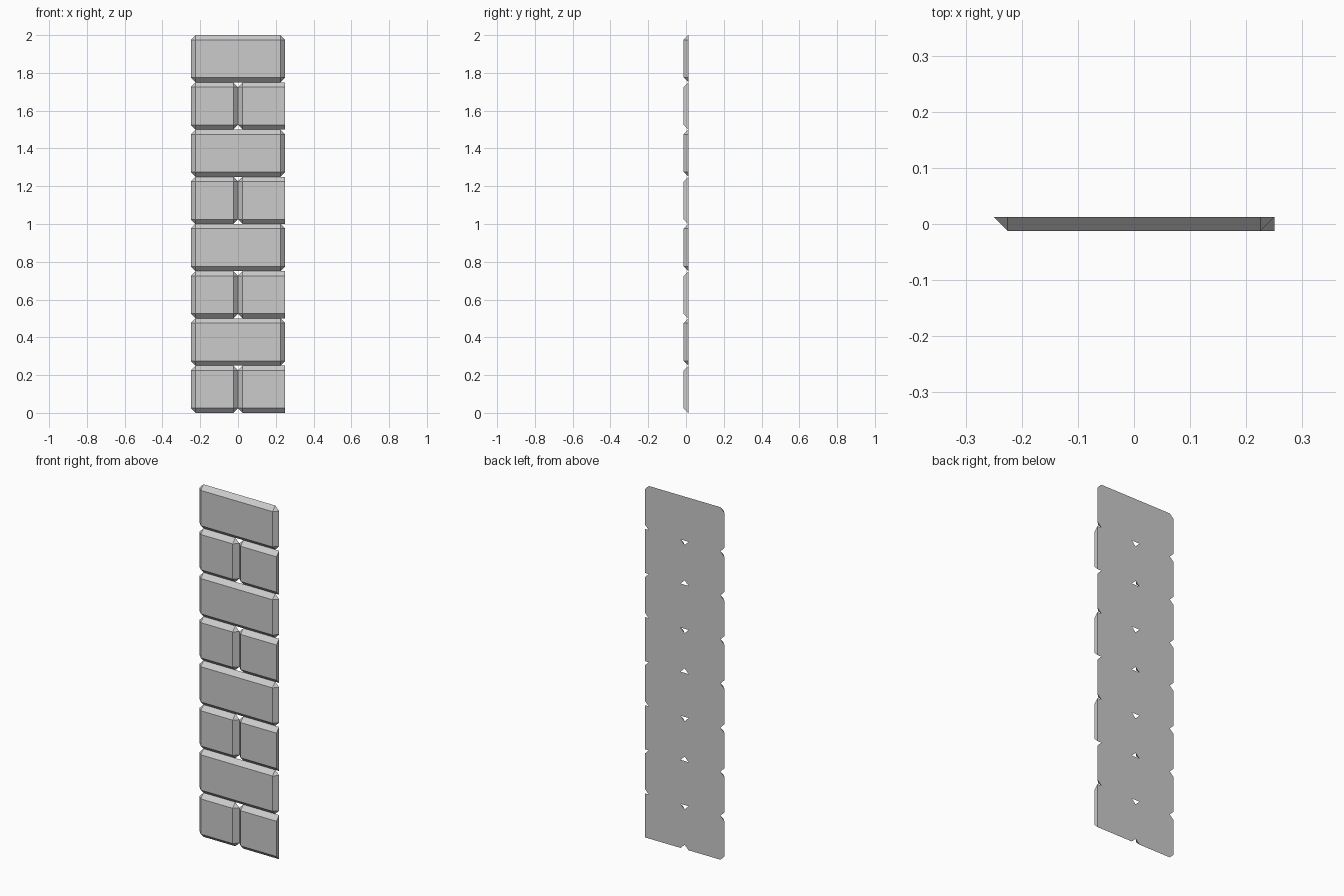
import bpy, bmesh

if "Cube" in bpy.data.objects:
    bpy.data.objects.remove(bpy.data.objects["Cube"])

B = 0.025            # chamfer width, also brick depth
ROW = 0.25           # course height
YF, YB = -0.0125, 0.0125


def brick(name, x0, x1, z0, cut_right=False):
    """Chamfered facing brick with a flat back; cut_right leaves a square sawn end."""
    z1 = z0 + ROW
    r = 0 if cut_right else B
    pts = [(x, YF, z) for x in (x0 + B, x1 - r) for z in (z0 + B, z1 - B)]
    pts += [(x0, YB, z0 + B), (x0, YB, z1 - B), (x0 + B, YB, z0), (x0 + B, YB, z1)]
    if cut_right:
        pts += [(x1, YB, z0), (x1, YB, z1)]
    else:
        pts += [(x1, YB, z0 + B), (x1, YB, z1 - B), (x1 - B, YB, z0), (x1 - B, YB, z1)]
    bm = bmesh.new()
    for p in pts:
        bm.verts.new(p)
    bmesh.ops.convex_hull(bm, input=bm.verts)
    bmesh.ops.dissolve_limit(bm, angle_limit=0.01, verts=bm.verts, edges=bm.edges)
    bmesh.ops.recalc_face_normals(bm, faces=bm.faces)
    me = bpy.data.meshes.new(name)
    bm.to_mesh(me)
    bm.free()
    bpy.context.collection.objects.link(bpy.data.objects.new(name, me))


# Alternating courses: two half bricks, then one full brick
for i in range(8):
    z = i * ROW
    if i % 2 == 0:
        brick(f"half_brick_left_{i}", -0.25, 0, z)
        brick(f"half_brick_right_{i}", 0, 0.25, z, cut_right=True)
    else:
        brick(f"full_brick_{i}", -0.25, 0.25, z)
